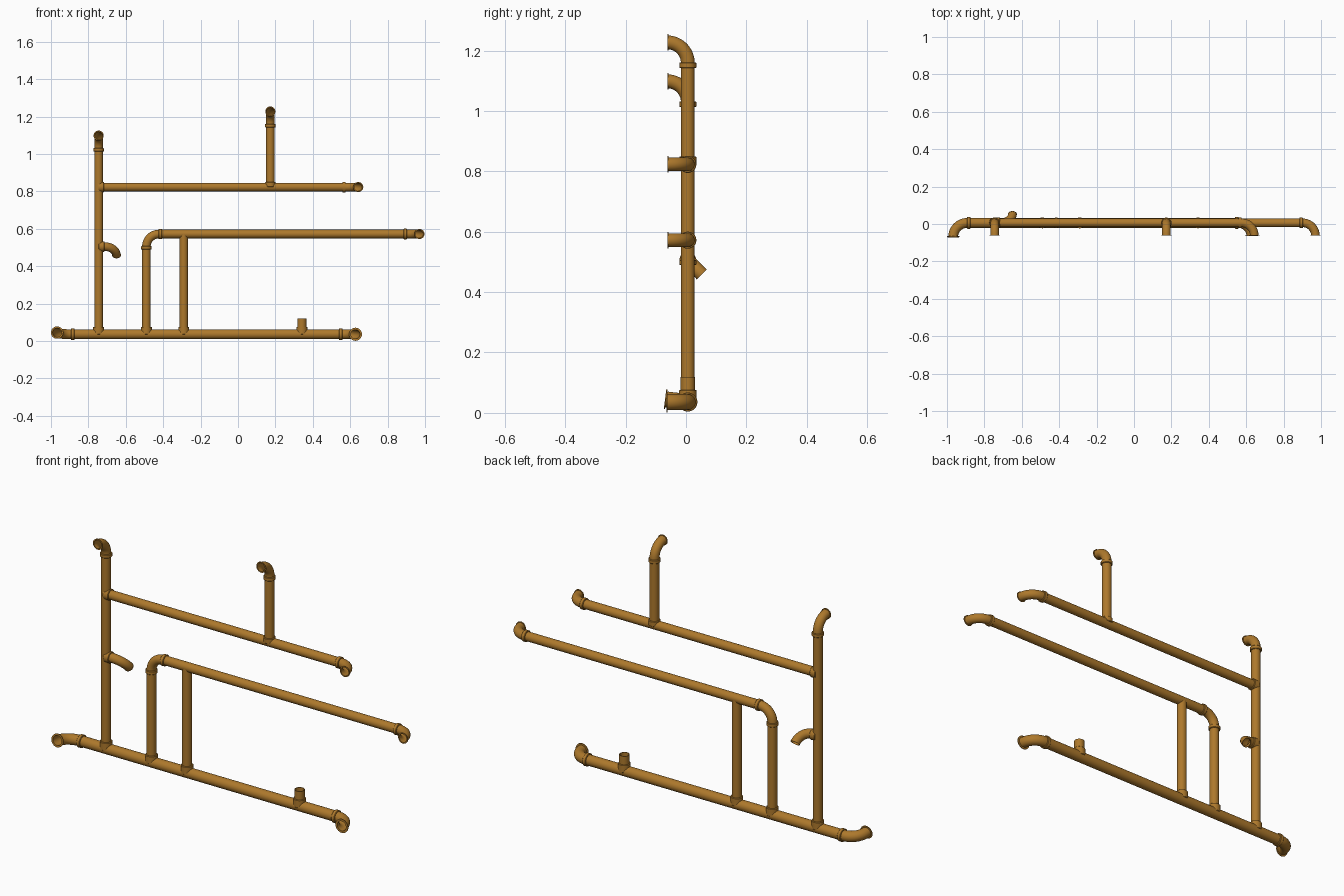
import bpy, bmesh, math
from mathutils import Vector

if "Cube" in bpy.data.objects:
    bpy.data.objects.remove(bpy.data.objects["Cube"])

Y = 0.006            # depth of the pipe plane
ZB = 0.036           # height of the bottom pipe
SEG = 32
R = 0.0228           # small pipe radius
RB = 0.0262          # bottom pipe radius
BEND = 0.068

mat = bpy.data.materials.new("copper_brown")
mat.diffuse_color = (0.42, 0.19, 0.025, 1)
mat.use_nodes = True
mat.node_tree.nodes["Principled BSDF"].inputs["Base Color"].default_value = mat.diffuse_color

X, FRONT, UP = Vector((1, 0, 0)), Vector((0, -1, 0)), Vector((0, 0, 1))


def P(x, z):
    return Vector((x, Y, z))


def sweep(name, rings, normal):
    """Skin circles given as (centre, direction, radius) and cap both ends."""
    bm = bmesh.new()
    loops = []
    for c, d, r in rings:
        v = d.cross(normal).normalized()
        loops.append([bm.verts.new(c + r * (math.cos(a) * normal + math.sin(a) * v))
                      for a in (2 * math.pi * i / SEG for i in range(SEG))])
    for a, b in zip(loops, loops[1:]):
        for i in range(SEG):
            j = (i + 1) % SEG
            bm.faces.new((a[i], a[j], b[j], b[i]))
    bm.faces.new(loops[0][::-1])
    bm.faces.new(loops[-1])
    bmesh.ops.recalc_face_normals(bm, faces=bm.faces)
    me = bpy.data.meshes.new(name)
    bm.to_mesh(me)
    bm.free()
    me.materials.append(mat)
    ob = bpy.data.objects.new(name, me)
    bpy.context.collection.objects.link(ob)
    bpy.ops.object.select_all(action='DESELECT')
    ob.select_set(True)
    bpy.context.view_layer.objects.active = ob
    bpy.ops.object.shade_smooth_by_angle(angle=math.radians(40))
    return ob


def pipe(name, a, b, r):
    d = (b - a).normalized()
    return sweep(name, [(a, d, r), (b, d, r)], Vector((0, 1, 0)))


def collar(name, c, d, r, length=0.018):
    h = d * length / 2
    b = d * 0.002
    sweep(name, [(c - h, d, r - 0.002), (c - h + b, d, r), (c + h - b, d, r),
                 (c + h, d, r - 0.002)], Vector((0, 1, 0)))


def elbow(name, p, d0, d1, bend, r, rim=None):
    """Quarter bend; with a rim it ends in an open, hollow mouth."""
    n = d0.cross(d1).normalized()
    arc = []
    for i in range(13):
        t = math.pi / 2 * i / 12
        arc.append((p + bend * (math.sin(t) * d0 + (1 - math.cos(t)) * d1),
                    math.cos(t) * d0 + math.sin(t) * d1))
    rings = [(c, d, r) for c, d in arc]
    if rim:
        end, d = arc[-1]
        rings[-1] = (end - d * 0.004, d, r)
        rings += [(end - d * 0.004, d, rim), (end, d, rim), (end, d, r * 0.92)]
        rings += [(c, d, r * 0.92) for c, d in arc[-2::-1]]
    sweep(name, rings, n)


def mouth(name, p, d0, bend=BEND, r=R, rim=0.027, d1=FRONT):
    elbow(name + "_elbow", p, d0, d1, bend, r, rim)
    collar(name + "_collar", p - d0 * 0.008, d0, r + 0.0055)


# Bottom pipe with its two end bends
pipe("bottom_pipe", P(-0.891, ZB), P(0.557, ZB), RB)
tilt = math.radians(7)
mouth("bottom_left", P(-0.891, ZB), -X, 0.076, RB, 0.033,
      FRONT * math.cos(tilt) + UP * math.sin(tilt))
mouth("bottom_right", P(0.557, ZB), X, 0.071, RB, 0.035)

# Risers from the bottom pipe, each with a saddle
for name, x, top in (("left_riser", -0.745, 1.03), ("bend_riser", -0.49, 0.504),
                     ("inner_riser", -0.29, 0.572)):
    pipe(name, P(x, ZB), P(x, top), R)
    collar(name + "_saddle", P(x, ZB + 0.02), UP, 0.029, 0.04)
mouth("left_riser", P(-0.745, 1.03), UP)

# Short open stub on the bottom pipe
s = P(0.342, 0)
sweep("stub", [(s + UP * z, UP, r) for z, r in
               ((ZB, 0.024), (0.119, 0.024), (0.119, 0.021), (0.06, 0.021))], X)
collar("stub_saddle", P(0.342, ZB + 0.02), UP, 0.029, 0.04)

# Upper pipe and its riser
pipe("upper_pipe", P(-0.745, 0.823), P(0.575, 0.823), R)
collar("upper_pipe_saddle", P(-0.732, 0.823), X, 0.028, 0.03)
mouth("upper_pipe", P(0.575, 0.823), X)
pipe("upper_riser", P(0.173, 0.823), P(0.173, 1.159), R)
collar("upper_riser_saddle", P(0.173, 0.836), UP, 0.028, 0.026)
mouth("upper_riser", P(0.173, 1.159), UP)

# Middle pipe, turned down into the bend riser
pipe("middle_pipe", P(-0.422, 0.572), P(0.902, 0.572), R)
mouth("middle_pipe", P(0.902, 0.572), X)
elbow("middle_bend", P(-0.49, 0.504), UP, X, BEND, R)
collar("middle_bend_lower_collar", P(-0.49, 0.498), UP, 0.028)
collar("middle_bend_upper_collar", P(-0.416, 0.572), X, 0.028)

# Side outlet on the left riser, turned down and back
pipe("side_outlet_neck", P(-0.745, 0.505), P(-0.715, 0.505), R)
collar("side_outlet_saddle", P(-0.73, 0.505), X, 0.028, 0.03)
elbow("side_outlet_elbow", P(-0.716, 0.505), X,
      Vector((0, 1, -1)).normalized(), 0.066, R, 0.0235)
